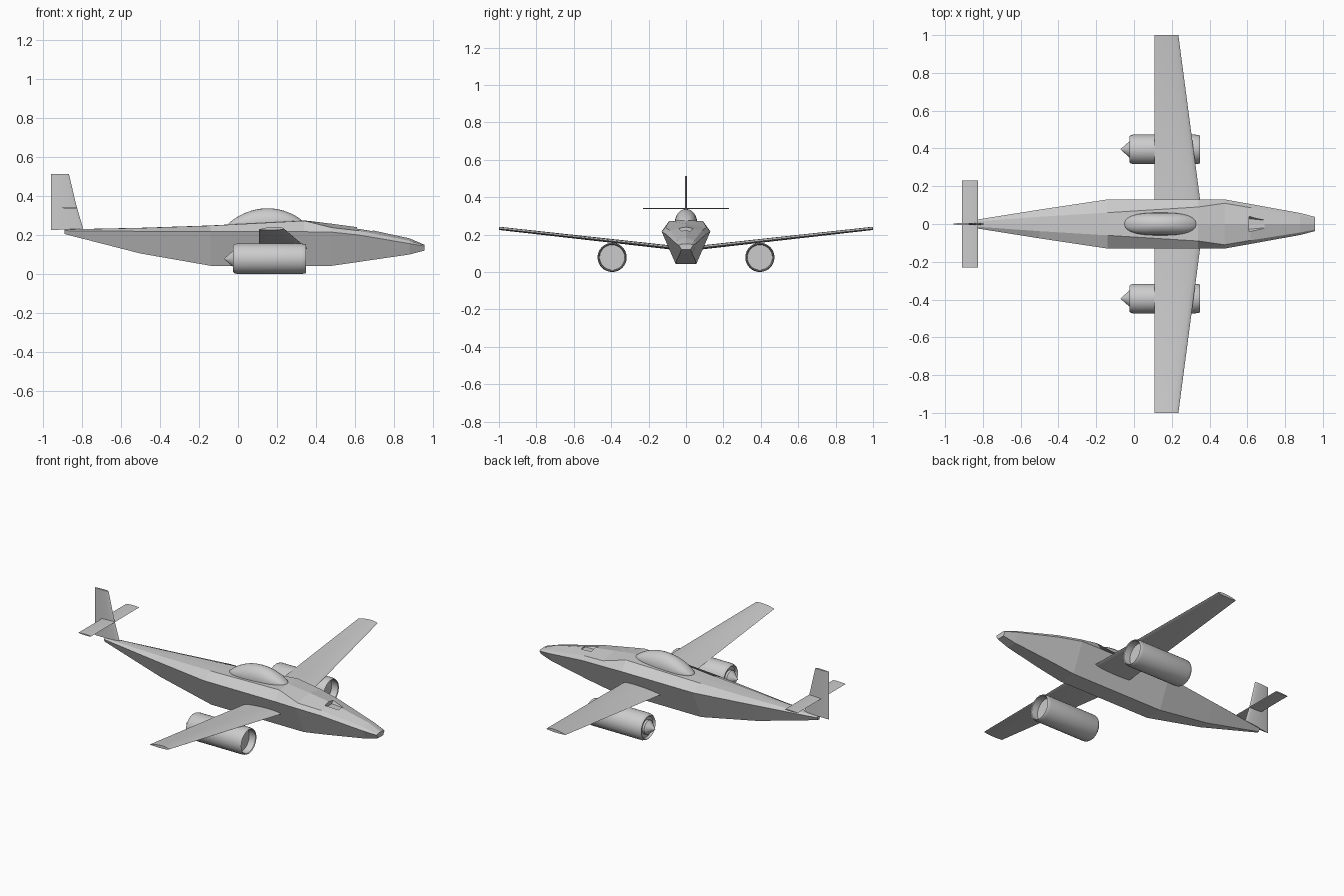
import bpy, bmesh, math

if "Cube" in bpy.data.objects:
    bpy.data.objects.remove(bpy.data.objects["Cube"])


def finish(name, bm, smooth=None):
    bmesh.ops.recalc_face_normals(bm, faces=bm.faces)
    me = bpy.data.meshes.new(name)
    bm.to_mesh(me)
    bm.free()
    ob = bpy.data.objects.new(name, me)
    bpy.context.collection.objects.link(ob)
    if smooth:
        bpy.ops.object.select_all(action='DESELECT')
        ob.select_set(True)
        bpy.context.view_layer.objects.active = ob
        bpy.ops.object.shade_smooth_by_angle(angle=math.radians(smooth))
    return ob


def loft(name, rings, smooth=None):
    """Skin a row of equal closed rings and cap both ends."""
    bm = bmesh.new()
    rows = [[bm.verts.new(p) for p in r] for r in rings]
    n = len(rows[0])
    for a, b in zip(rows, rows[1:]):
        for i in range(n):
            j = (i + 1) % n
            bm.faces.new((a[i], a[j], b[j], b[i]))
    bm.faces.new(rows[0])
    bm.faces.new(rows[-1])
    return finish(name, bm, smooth)


def foil(chord_back, chord_front, up, down, n=10):
    """Airfoil outline as (along chord, thickness) pairs."""
    c = chord_front - chord_back
    shape = lambda t: 2.1 * math.sqrt(t) * (1 - t) ** 0.8 * 0.75 + 0.08 * (1 - t) * t
    ts = [(1 - math.cos(math.pi * i / n)) / 2 for i in range(n + 1)]
    top = [(chord_front - c * t, up * shape(t)) for t in ts]
    bottom = [(chord_front - c * t, -down * shape(t)) for t in reversed(ts[1:-1])]
    return top + bottom


# Fuselage: x, ridge z, shoulder y z, widest y z, belly y z
sections = [
    (-0.89, 0.229, 0.010, 0.228, 0.014, 0.222, 0.006, 0.205),
    (-0.50, 0.237, 0.038, 0.236, 0.076, 0.219, 0.030, 0.105),
    (-0.14, 0.249, 0.060, 0.248, 0.130, 0.217, 0.055, 0.042),
    (0.34, 0.275, 0.090, 0.273, 0.130, 0.217, 0.055, 0.042),
    (0.48, 0.258, 0.110, 0.238, 0.130, 0.215, 0.055, 0.042),
    (0.62, 0.239, 0.086, 0.222, 0.105, 0.200, 0.050, 0.062),
    (0.88, 0.183, 0.045, 0.170, 0.058, 0.156, 0.032, 0.100),
    (0.957, 0.150, 0.030, 0.148, 0.038, 0.143, 0.024, 0.120),
]
rings = []
for x, zr, ys, zs, yw, zw, yb, zb in sections:
    half = [(ys, zs), (yw, zw), (yb, zb)]
    rings.append([(x, 0, zr)] + [(x, y, z) for y, z in half]
                 + [(x, -y, z) for y, z in reversed(half)])
fuselage = loft("fuselage", rings)

# Sunken vent in the nose deck
vent = loft("vent_cutter", [
    [(0.61, -0.028, 0.216), (0.61, 0.028, 0.216), (0.61, 0.062, 0.26), (0.61, -0.062, 0.26)],
    [(0.69, -0.020, 0.216), (0.69, 0.020, 0.216), (0.69, 0.045, 0.26), (0.69, -0.045, 0.26)]])
vent.hide_render = True
vent.hide_viewport = True
cut = fuselage.modifiers.new("vent", 'BOOLEAN')
cut.operation = 'DIFFERENCE'
cut.solver = 'EXACT'
cut.object = vent

# Canopy: blunt in plan, shallow arch in side view
rings = []
for i in range(25):
    t = -0.998 * math.cos(math.pi * i / 24)
    x = 0.14 + 0.19 * t
    width = 0.06 * (1 - abs(t) ** 2.8) ** 0.45
    height = 0.072 * (1 - t * t) ** 0.9 + 0.002
    rings.append([(x, width * math.cos(a), 0.263 + 0.008 * t + height * math.sin(a))
                  for a in (2 * math.pi * k / 24 for k in range(24))])
loft("canopy", rings, 40)

# Wing with dihedral, straight trailing edge and swept leading edge
rings = []
for y in (-1, 0, 1):
    s = abs(y)
    front = 0.367 - 0.132 * s
    z = 0.114 + 0.114 * s
    rings.append([(x, y, z + h + 0.03 * (x - 0.11))
                  for x, h in foil(0.108, front, 0.021 - 0.004 * s, 0.010 - 0.002 * s)])
loft("wing", rings, 35)

# Engines: lathed shell with open inlet, recessed nozzle and tail cone
profile = [(-0.072, 0.0), (-0.025, 0.042), (-0.012, 0.042), (-0.012, 0.060),
           (-0.025, 0.068), (-0.018, 0.074), (-0.005, 0.078), (0.325, 0.078),
           (0.342, 0.076), (0.349, 0.073), (0.345, 0.069), (0.305, 0.067), (0.305, 0.0)]
for side, cy in (("left", -0.395), ("right", 0.395)):
    rings = [[(x, cy + max(r, 1e-4) * math.cos(a), 0.078 + max(r, 1e-4) * math.sin(a))
              for a in (2 * math.pi * k / 32 for k in range(32))] for x, r in profile]
    loft("engine_" + side, rings, 35)

# Tail fin
levels = [(0.225, -0.795), (0.36, -0.832), (0.514, -0.868)]
loft("tail_fin", [[(x, h, z + (0.008 * (x + 0.96) / 0.165 if z < 0.3 else 0))
                   for x, h in foil(-0.96, front, 0.009, 0.009)]
                  for z, front in levels], 35)

# Horizontal stabilizer
loft("stabilizer", [[(x, y, 0.339 + h) for x, h in foil(-0.91, -0.825, 0.005, 0.005)]
                    for y in (-0.23, 0.23)], 35)
